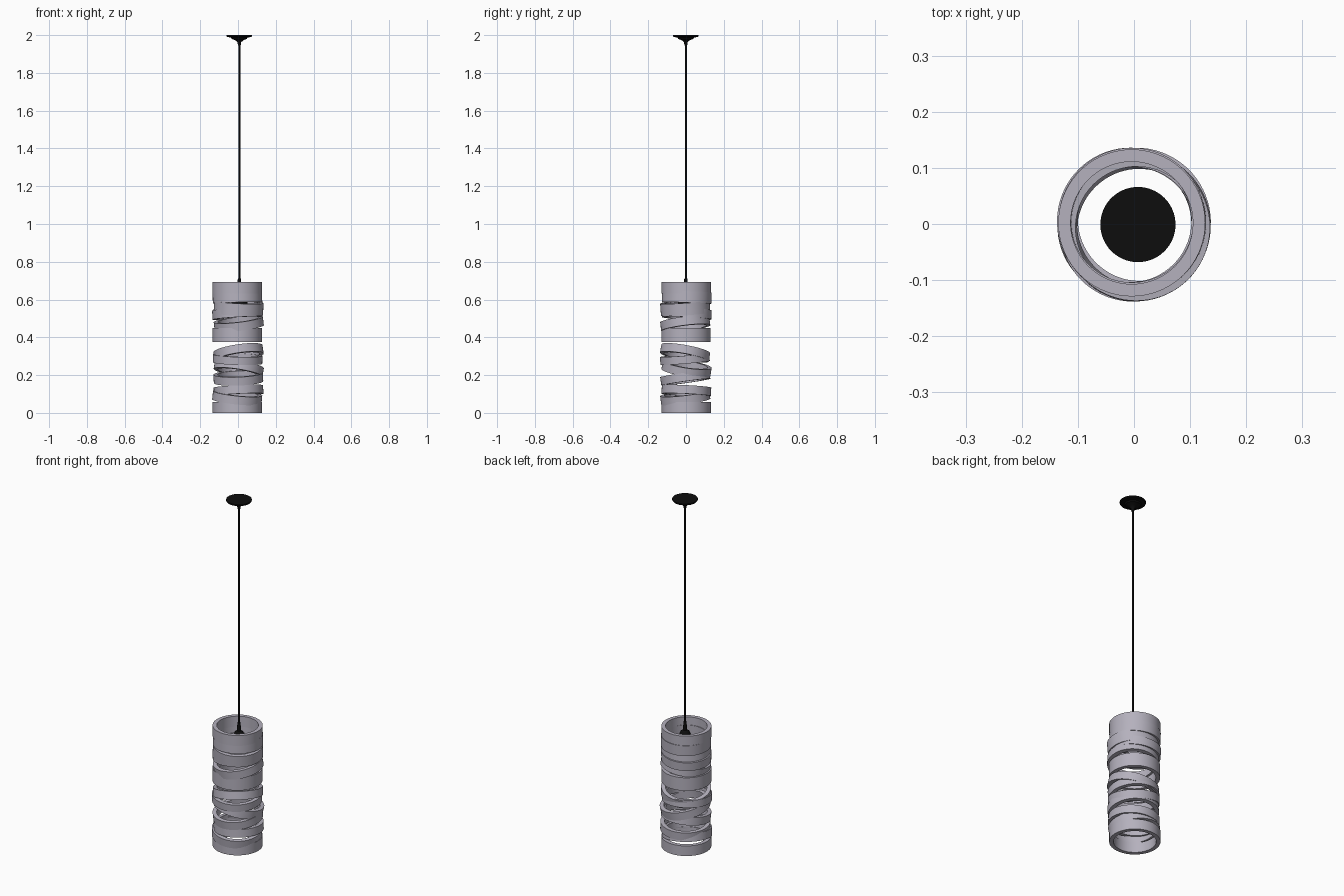
import bpy, math

cube = bpy.data.objects.get("Cube")
if cube:
    bpy.data.objects.remove(cube, do_unlink=True)


def material(name, color, roughness):
    m = bpy.data.materials.new(name)
    m.use_nodes = True
    bsdf = m.node_tree.nodes["Principled BSDF"]
    bsdf.inputs["Base Color"].default_value = (*color, 1)
    bsdf.inputs["Roughness"].default_value = roughness
    m.diffuse_color = (*color, 1)
    return m


BAND = material("lilac grey", (0.46, 0.44, 0.51), 0.6)
BLACK = material("black", (0.004, 0.004, 0.004), 0.5)


def lathe(name, profile, mat, loc, sides=64, closed=False, rot=(0, 0, 0)):
    """Spin (radius, height) points round z; closed joins last point to first."""
    verts, faces, n = [], [], len(profile)
    for i in range(sides):
        a = math.tau * i / sides
        verts += [(r * math.cos(a), r * math.sin(a), z) for r, z in profile]
    for i in range(sides):
        j = (i + 1) % sides
        for k in range(n if closed else n - 1):
            l = (k + 1) % n
            faces.append((i * n + k, j * n + k, j * n + l, i * n + l))
    if not closed:
        faces.append([i * n for i in reversed(range(sides))])
        faces.append([i * n + n - 1 for i in range(sides)])
    mesh = bpy.data.meshes.new(name)
    mesh.from_pydata(verts, [], faces)
    mesh.materials.append(mat)
    ob = bpy.data.objects.new(name, mesh)
    ob.location, ob.rotation_euler = loc, rot
    bpy.context.collection.objects.link(ob)
    bpy.ops.object.select_all(action="DESELECT")
    ob.select_set(True)
    bpy.context.view_layer.objects.active = ob
    bpy.ops.object.shade_smooth_by_angle(angle=math.radians(35))
    return ob


# Shade bands: centre z, height, slope along x, slope along y, x shift, y shift
bands = [
    (0.662, 0.060, 0.00, 0.00, -0.004, 0.002),
    (0.612, 0.060, 0.02, -0.03, -0.003, 0.004),
    (0.555, 0.065, -0.05, 0.07, 0.003, -0.004),
    (0.525, 0.048, 0.06, -0.05, -0.005, 0.004),
    (0.472, 0.046, 0.12, 0.12, 0.004, -0.004),
    (0.413, 0.075, 0.00, 0.00, -0.003, 0.000),
    (0.318, 0.045, 0.15, -0.18, 0.003, -0.005),
    (0.285, 0.042, -0.03, 0.08, -0.002, -0.006),
    (0.235, 0.045, -0.16, -0.15, 0.004, 0.003),
    (0.185, 0.045, 0.04, 0.14, 0.002, -0.004),
    (0.118, 0.045, 0.05, -0.05, 0.003, 0.002),
    (0.082, 0.045, -0.10, 0.12, -0.004, -0.004),
    (0.029, 0.058, 0.00, 0.00, -0.004, 0.002),
]
OUTER, INNER = 0.131, 0.109
for i, (z, h, sx, sy, dx, dy) in enumerate(bands, 1):
    profile = [(INNER, -h / 2), (OUTER, -h / 2), (OUTER, h / 2), (INNER, h / 2)]
    lathe(f"shade_band_{i}", profile, BAND, (dx, dy, z), 72, True,
          (math.atan(sy), -math.atan(sx), 0))

# Hanging hardware
AXIS = (0.007, -0.001, 0)
lathe("ceiling_canopy",
      [(0.007, 1.945), (0.010, 1.962), (0.020, 1.972), (0.040, 1.980),
       (0.044, 1.987), (0.064, 1.990), (0.067, 1.994), (0.067, 2.0)], BLACK, AXIS)
lathe("cord", [(0.005, 0.66), (0.005, 1.96)], BLACK, AXIS, 16)
lathe("lamp_socket",
      [(0.036, 0.565), (0.042, 0.570), (0.042, 0.592), (0.036, 0.596),
       (0.034, 0.630), (0.024, 0.655), (0.011, 0.665), (0.008, 0.712)],
      BLACK, AXIS, 40)
